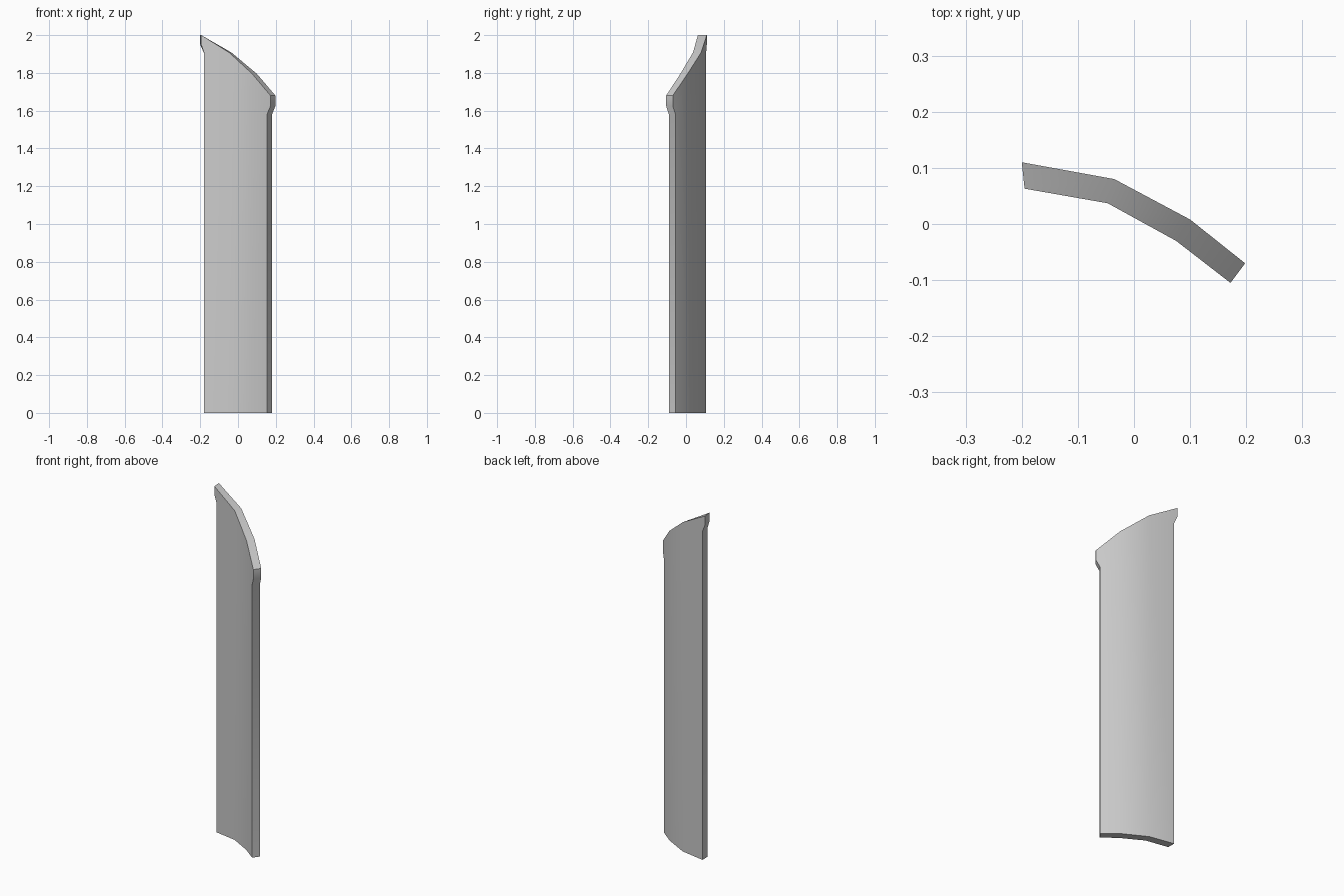
import bpy
import bmesh
from math import radians
from mathutils import Vector

cube = bpy.data.objects.get("Cube")
if cube:
    bpy.data.objects.remove(cube, do_unlink=True)

# Plain grey material
grey = bpy.data.materials.new("plain grey")
grey.use_nodes = True
colour = (0.6, 0.6, 0.6, 1)
grey.diffuse_color = colour
grey.node_tree.nodes["Principled BSDF"].inputs["Base Color"].default_value = colour

# Plan of the bent panel: flared tip, two bends, flared tip
BACK = [(-0.2, 0.11), (-0.035, 0.08), (0.1, 0.008), (0.198, -0.07)]
FRONT = [(-0.195, 0.063), (-0.047, 0.037), (0.075, -0.03), (0.172, -0.105)]
TOP = [2.0, 1.908, 1.795, 1.68]      # sloping top edge
FLARE_LEFT, FLARE_RIGHT = (1.905, 1.95), (1.58, 1.625)


def outline(bm, plan, left_inset, right_inset):
    """Perimeter of one broad side, flaring out to the tips near the top."""
    tip_l, bend_l, bend_r, tip_r = [Vector(p) for p in plan]
    end_l = tip_l + (bend_l - tip_l).normalized() * left_inset
    end_r = tip_r + (bend_r - tip_r).normalized() * right_inset
    loop = [(p, 0) for p in (end_l, bend_l, bend_r, end_r)]
    loop += [(end_r, FLARE_RIGHT[0]), (tip_r, FLARE_RIGHT[1]), (tip_r, TOP[3]),
             (bend_r, TOP[2]), (bend_l, TOP[1]), (tip_l, TOP[0]),
             (tip_l, FLARE_LEFT[1]), (end_l, FLARE_LEFT[0])]
    return [bm.verts.new((p.x, p.y, z)) for p, z in loop]


bm = bmesh.new()
back = outline(bm, BACK, 0.02, 0.023)
front = outline(bm, FRONT, 0.016, 0.023)

# Broad sides: three upright panels plus the two flared corners
for quad in ((0, 1, 8, 11), (1, 2, 7, 8), (2, 3, 4, 7), (4, 5, 6, 7), (8, 9, 10, 11)):
    for side in (back, front):
        bm.faces.new([side[i] for i in quad])

# Rim joining both sides
n = len(back)
for i in range(n):
    j = (i + 1) % n
    bm.faces.new((back[i], back[j], front[j], front[i]))
bmesh.ops.recalc_face_normals(bm, faces=bm.faces)

mesh = bpy.data.meshes.new("curved_panel")
bm.to_mesh(mesh)
bm.free()
mesh.materials.append(grey)
panel = bpy.data.objects.new("curved_panel", mesh)
bpy.context.collection.objects.link(panel)

# Soft bends, sharp rim
bpy.ops.object.select_all(action='DESELECT')
panel.select_set(True)
bpy.context.view_layer.objects.active = panel
bpy.ops.object.shade_smooth_by_angle(angle=radians(40))
